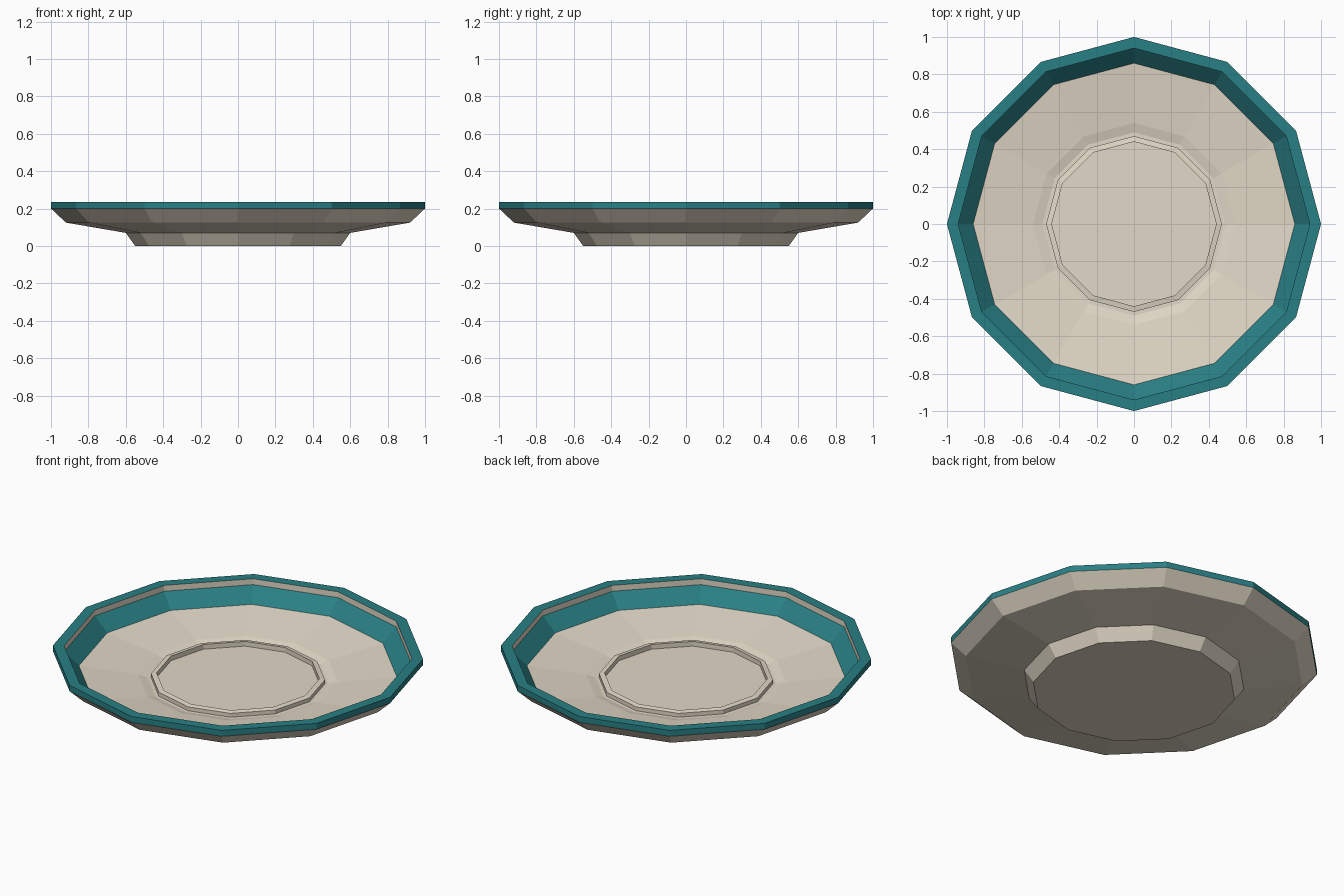
import bpy, bmesh
from math import cos, sin, pi

if "Cube" in bpy.data.objects:
    bpy.data.objects.remove(bpy.data.objects["Cube"])

SIDES = 12


def material(name, rgb):
    m = bpy.data.materials.new(name)
    m.diffuse_color = (*rgb, 1)
    m.use_nodes = True
    m.node_tree.nodes["Principled BSDF"].inputs["Base Color"].default_value = m.diffuse_color
    return m


CREAM = material("cream_glaze", (0.76, 0.69, 0.57))
TEAL = material("teal_glaze", (0.022, 0.215, 0.235))


def lathe(name, profile, teal_bands=(), closed=False):
    """Turn an (r, z) profile into a faceted solid; open profiles get end caps."""
    bm = bmesh.new()
    rings = [[bm.verts.new((r * cos(2 * pi * i / SIDES), r * sin(2 * pi * i / SIDES), z))
              for i in range(SIDES)] for r, z in profile]
    bands = len(rings) if closed else len(rings) - 1
    for b in range(bands):
        low, high = rings[b], rings[(b + 1) % len(rings)]
        for i in range(SIDES):
            j = (i + 1) % SIDES
            face = bm.faces.new((low[i], low[j], high[j], high[i]))
            face.material_index = int(b in teal_bands)
    if not closed:
        bm.faces.new(rings[0][::-1])
        bm.faces.new(rings[-1])
    bmesh.ops.recalc_face_normals(bm, faces=bm.faces)
    mesh = bpy.data.meshes.new(name)
    bm.to_mesh(mesh)
    bm.free()
    mesh.materials.append(CREAM)
    mesh.materials.append(TEAL)
    obj = bpy.data.objects.new(name, mesh)
    bpy.context.collection.objects.link(obj)
    return obj


# Saucer: foot, underside, rim, inner wall and dished floor
lathe("saucer", [
    (0.55, 0.0), (0.60, 0.07), (0.92, 0.125), (1.0, 0.20),   # foot and underside
    (1.0, 0.235), (0.94, 0.235), (0.94, 0.20),               # rim
    (0.86, 0.12), (0.54, 0.08), (0.49, 0.067),               # wall and floor
], teal_bands=(3, 4, 6))

# Raised ring that holds the cup
lathe("cup_ring", [(0.47, 0.06), (0.47, 0.09), (0.44, 0.095), (0.44, 0.06)], closed=True)
